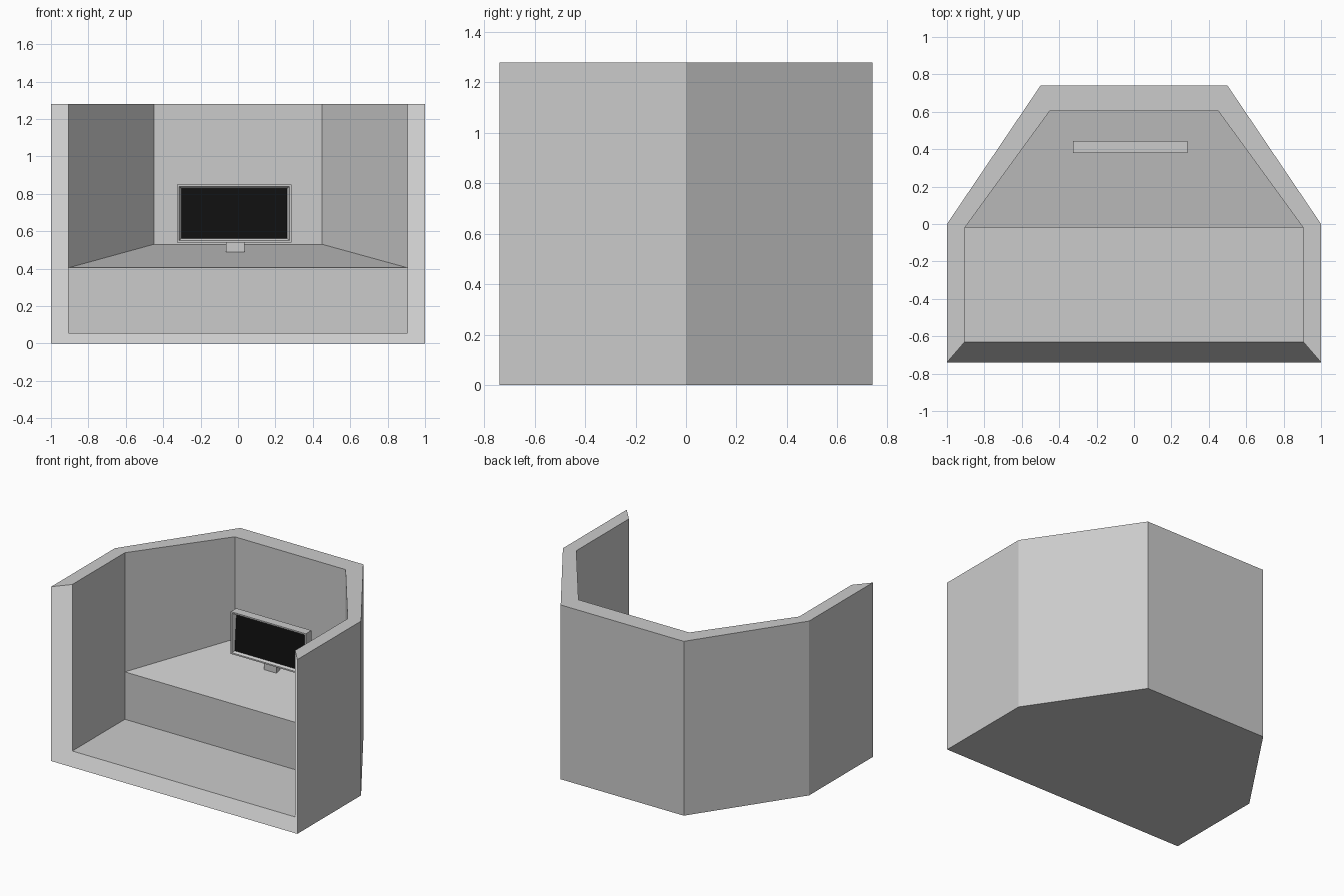
import bpy, bmesh

if "Cube" in bpy.data.objects:
    bpy.data.objects.remove(bpy.data.objects["Cube"])

def finish(bm, name):
    bmesh.ops.recalc_face_normals(bm, faces=bm.faces)
    me = bpy.data.meshes.new(name)
    bm.to_mesh(me)
    bm.free()
    ob = bpy.data.objects.new(name, me)
    bpy.context.collection.objects.link(ob)
    return ob

def box_bm(x0, x1, y0, y1, z0, z1):
    bm = bmesh.new()
    bmesh.ops.create_cube(bm, size=1)
    for v in bm.verts:
        v.co.x = x1 if v.co.x > 0 else x0
        v.co.y = y1 if v.co.y > 0 else y0
        v.co.z = z1 if v.co.z > 0 else z0
    return bm

H, FLOOR = 1.28, 0.057

def mirrored(pts):
    return pts + [(-x, y) for x, y in reversed(pts)]

outer = mirrored([(1, -0.74), (1, 0), (0.5, 0.74)])
inner = mirrored([(0.905, -0.63), (0.905, -0.02), (0.45, 0.605)])
desk_z = [FLOOR, 0.405, 0.53, 0.53, 0.405, FLOOR]

# Booth: thick faceted walls, floor, built-in sloping desk
bm = bmesh.new()
ob = [bm.verts.new((x, y, 0)) for x, y in outer]
ot = [bm.verts.new((x, y, H)) for x, y in outer]
it = [bm.verts.new((x, y, H)) for x, y in inner]
ib = [bm.verts.new((x, y, z)) for (x, y), z in zip(inner, desk_z)]
kr, kl = [bm.verts.new((*inner[i], FLOOR)) for i in (1, 4)]
for i in range(5):
    bm.faces.new((ob[i], ob[i + 1], ot[i + 1], ot[i]))
    bm.faces.new((ot[i], ot[i + 1], it[i + 1], it[i]))
for i in (1, 2, 3):
    bm.faces.new((ib[i], it[i], it[i + 1], ib[i + 1]))
bm.faces.new((ib[0], it[0], it[1], ib[1], kr))
bm.faces.new((ib[5], it[5], it[4], ib[4], kl))
bm.faces.new(ob)                                   # underside
bm.faces.new((ib[0], kr, kl, ib[5]))               # floor
bm.faces.new((kr, ib[1], ib[4], kl))               # desk front
bm.faces.new(ib[1:5])                              # desk top
bm.faces.new((ot[0], ob[0], ob[5], ot[5], it[5], ib[5], ib[0], it[0]))  # front rim
finish(bm, "booth_with_desk")

# Monitor with bevelled recess and black screen
bm = box_bm(-0.325, 0.285, 0.38, 0.445, 0.54, 0.85)
bm.faces.ensure_lookup_table()
front = min(bm.faces, key=lambda f: f.calc_center_median().y)
bmesh.ops.inset_region(bm, faces=[front], thickness=0.015)
bmesh.ops.inset_region(bm, faces=[front], thickness=0.016)
for v in front.verts:
    v.co.y = 0.415 if v.co.z > 0.7 else 0.395
front.material_index = 1
monitor = finish(bm, "monitor")
for name, col in (("casing", (0.8, 0.8, 0.8, 1)), ("screen_black", (0.005, 0.005, 0.005, 1))):
    m = bpy.data.materials.new(name)
    m.diffuse_color = col
    m.use_nodes = True
    m.node_tree.nodes["Principled BSDF"].inputs["Base Color"].default_value = m.diffuse_color
    monitor.data.materials.append(m)
monitor.data.materials[0] = None

# Monitor stand
finish(box_bm(-0.065, 0.035, 0.395, 0.435, 0.485, 0.54), "monitor_stand")
